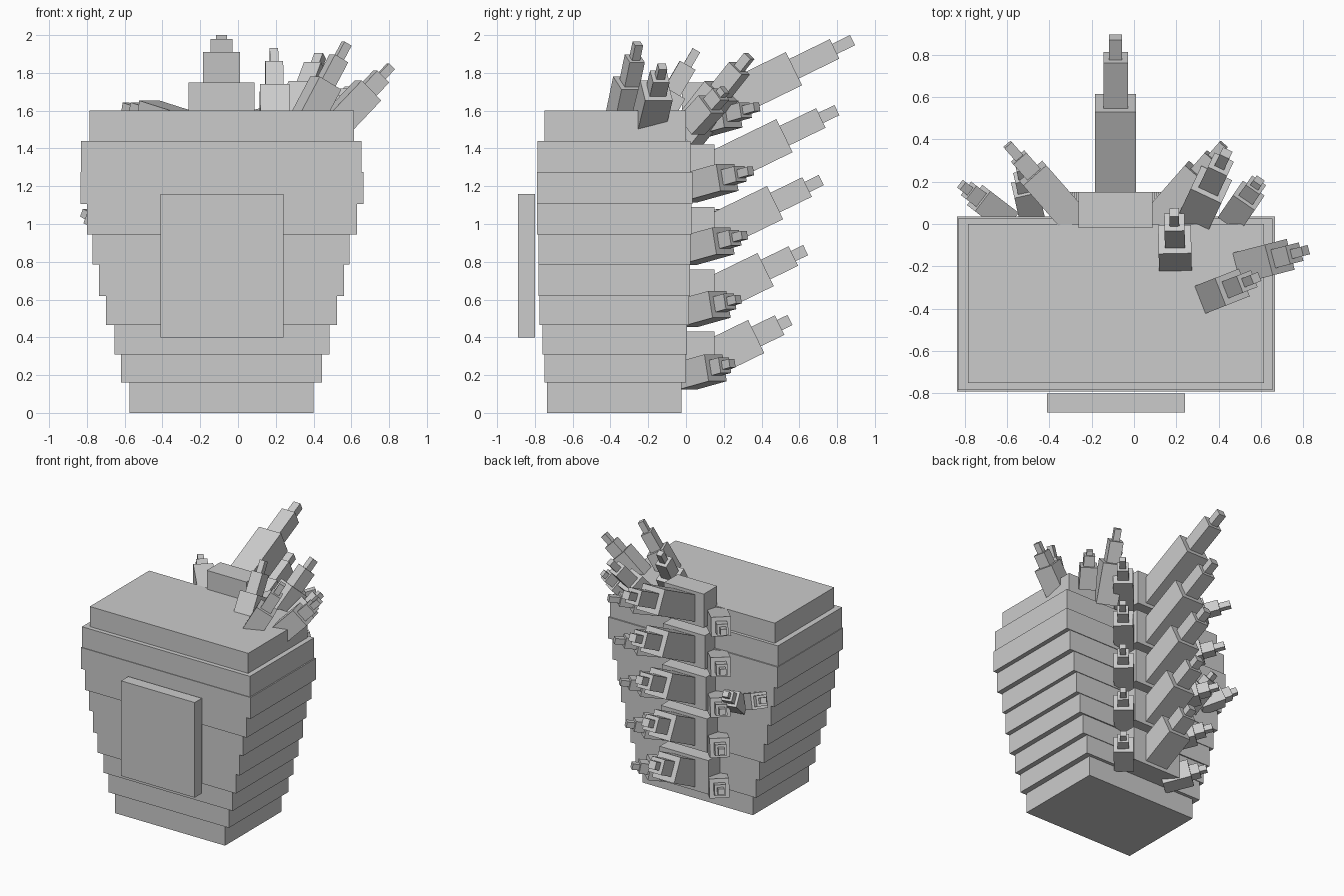
import bpy
import bmesh
import math
from mathutils import Vector, Matrix

if "Cube" in bpy.data.objects:
    bpy.data.objects.remove(bpy.data.objects["Cube"])

grey = bpy.data.materials.new("plain_grey")
grey.diffuse_color = (0.6, 0.6, 0.6, 1)
grey.use_nodes = True
grey.node_tree.nodes["Principled BSDF"].inputs["Base Color"].default_value = grey.diffuse_color


def finish(bm, name):
    bmesh.ops.recalc_face_normals(bm, faces=bm.faces)
    mesh = bpy.data.meshes.new(name)
    bm.to_mesh(mesh)
    bm.free()
    mesh.materials.append(grey)
    obj = bpy.data.objects.new(name, mesh)
    bpy.context.collection.objects.link(obj)
    return obj


def box(name, x0, x1, y0, y1, z0, z1):
    bm = bmesh.new()
    m = Matrix.Translation(((x0 + x1) / 2, (y0 + y1) / 2, (z0 + z1) / 2))
    bmesh.ops.create_cube(bm, size=1, matrix=m @ Matrix.Diagonal((x1 - x0, y1 - y0, z1 - z0, 1)))
    return finish(bm, name)


def spike(name, base, tip, widths, ends=(0.6, 0.88, 1.0)):
    """Three square bars of falling width, end to end from base to tip."""
    base, tip = Vector(base), Vector(tip)
    d = tip - base
    length = d.length
    d.normalize()
    side = d.cross(Vector((0, 0, 1))).normalized()
    up = side.cross(d)
    rot = Matrix((side, d, up)).transposed().to_4x4()
    bm = bmesh.new()
    start = 0.0
    for w, end in zip(widths, ends):
        m = Matrix.Translation(base + d * length * (start + end) / 2) @ rot
        bmesh.ops.create_cube(bm, size=1, matrix=m @ Matrix.Diagonal((w, length * (end - start), w, 1)))
        start = end
    return finish(bm, name)


# Stepped shell body: top height, left, right, front, back of each tier
tiers = [
    (0.16, -0.575, 0.40, -0.735, -0.025),
    (0.31, -0.62, 0.445, -0.75, 0.0),
    (0.465, -0.655, 0.485, -0.76, 0.005),
    (0.62, -0.70, 0.525, -0.775, 0.015),
    (0.785, -0.735, 0.56, -0.78, 0.02),
    (0.945, -0.77, 0.59, -0.78, 0.025),
    (1.105, -0.80, 0.63, -0.79, 0.03),
    (1.275, -0.835, 0.665, -0.79, 0.035),
    (1.44, -0.83, 0.655, -0.785, 0.025),
    (1.60, -0.785, 0.615, -0.75, 0.0),
]
z = 0.0
for i, (top, x0, x1, y0, y1) in enumerate(tiers):
    box(f"body_tier_{i + 1}", x0, x1, y0, y1, z, top)
    z = top

# Front panel
box("front_panel", -0.41, 0.24, -0.89, -0.80, 0.40, 1.16)

# Spine blocks, each with one long back spike and a pair of side spikes
CX = -0.087
tilt = math.radians(26)
for i in range(5):
    drop = 0.33 * i
    half = 0.175 + 0.01 * i
    box(f"spine_block_{i + 1}", CX - half, CX + half, -0.02, 0.15, 1.48 - drop, 1.75 - drop)

    length = 0.87 * (1 - 0.106 * i)
    base = Vector((CX, 0.10, 1.592 - drop))
    tip = base + Vector((0, math.cos(tilt), math.sin(tilt))) * length
    spike(f"back_spike_{i + 1}", base, tip, (0.195, 0.115, 0.06), (0.603, 0.878, 1))

    reach = 0.50 * (1 - 0.087 * i)
    for s, side in ((-1, "left"), (1, "right")):
        b = Vector((CX + s * 0.18, 0.0, 1.515 - drop))
        t = b + Vector((s * 0.66, 0.75, 0.21)) * reach
        spike(f"{side}_spine_spike_{i + 1}", b, t, (0.145, 0.083, 0.046), (0.64, 0.84, 1))

# Loose spikes on the top right corner
spike("upright_spike", (0.195, -0.19, 1.50), (0.19, 0.055, 1.92), (0.155, 0.095, 0.045), (0.48, 0.81, 1))
spike("rear_right_spike", (0.28, 0.005, 1.475), (0.435, 0.335, 1.89), (0.16, 0.10, 0.05), (0.55, 0.84, 1))
spike("tall_right_spike", (0.345, -0.345, 1.52), (0.575, -0.255, 1.955), (0.14, 0.085, 0.045), (0.52, 0.82, 1))
spike("outer_right_spike", (0.52, -0.20, 1.53), (0.81, -0.125, 1.835), (0.15, 0.09, 0.045), (0.58, 0.82, 1))
spike("small_right_spike", (0.47, 0.03, 1.52), (0.59, 0.205, 1.71), (0.125, 0.08, 0.045))

# Two small spikes on the back left
spike("outer_left_spike", (-0.60, 0.02, 0.94), (-0.815, 0.185, 1.06), (0.12, 0.08, 0.045), (0.62, 0.84, 1))
spike("inner_left_spike", (-0.48, 0.02, 0.87), (-0.535, 0.265, 1.07), (0.12, 0.08, 0.045), (0.62, 0.84, 1))
